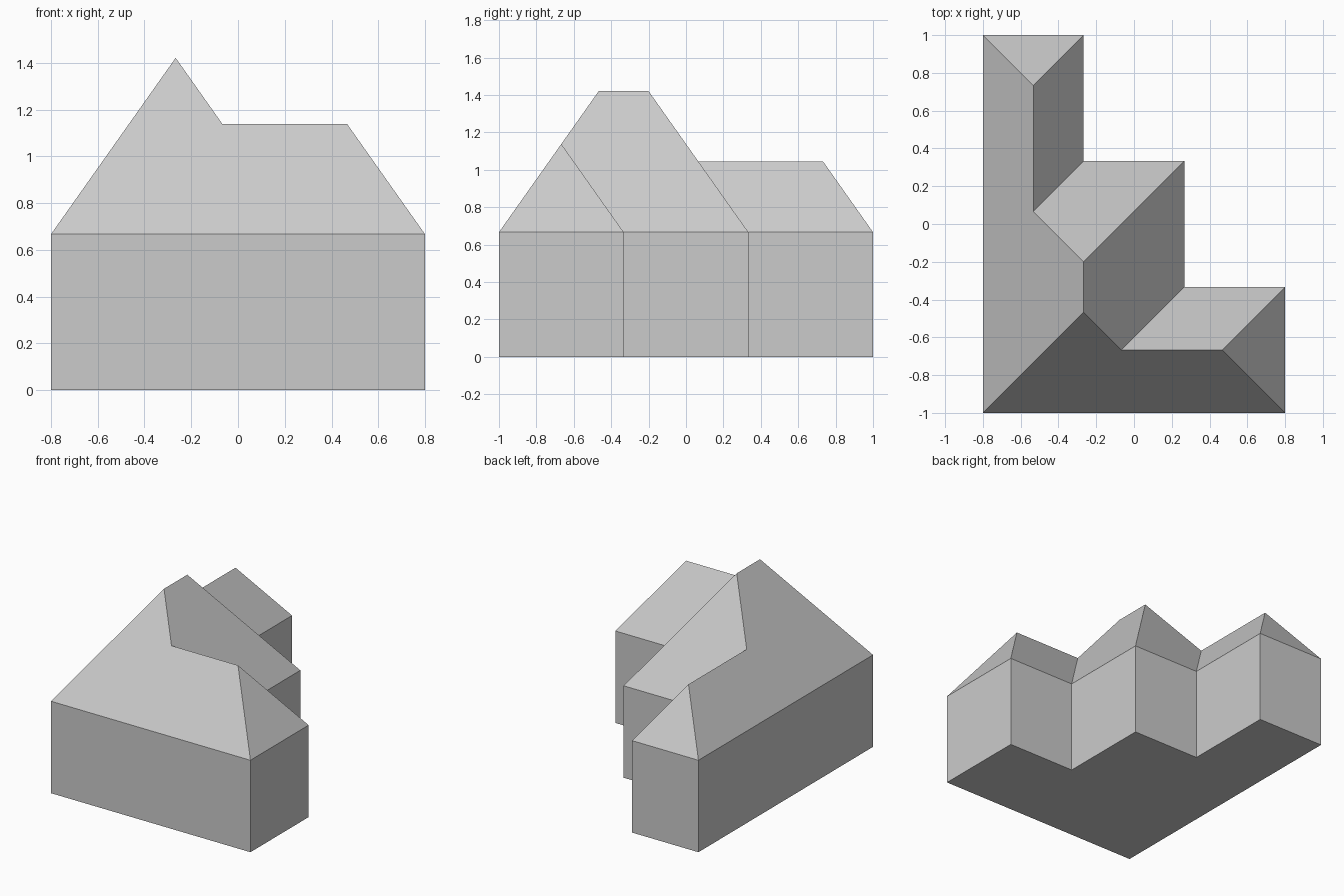
import bpy

cube = bpy.data.objects.get("Cube")
if cube:
    bpy.data.objects.remove(cube, do_unlink=True)

U = 2 / 15            # planning module
EAVES = 5 * U         # wall height
PITCH = 2 ** 0.5      # roof rise per unit of inset

grey = bpy.data.materials.new("plain grey")
grey.use_nodes = True
grey.diffuse_color = (0.6, 0.6, 0.6, 1)
bsdf = grey.node_tree.nodes["Principled BSDF"]
bsdf.inputs["Base Color"].default_value = grey.diffuse_color
bsdf.inputs["Roughness"].default_value = 0.8


def add_mesh(name, verts, faces):
    mesh = bpy.data.meshes.new(name)
    mesh.from_pydata(verts, [], faces)
    mesh.materials.append(grey)
    mesh.update()
    obj = bpy.data.objects.new(name, mesh)
    bpy.context.collection.objects.link(obj)
    return obj


# Stepped footprint, counter-clockwise, in modules
plan = [(-6, -7.5), (6, -7.5), (6, -2.5), (2, -2.5),
        (2, 2.5), (-2, 2.5), (-2, 7.5), (-6, 7.5)]
n = len(plan)
eaves = [(x * U, y * U, EAVES) for x, y in plan]

# Walls with floor, open under the roof
base = [(x, y, 0) for x, y, z in eaves]
sides = [(i, (i + 1) % n, (i + 1) % n + n, i + n) for i in range(n)]
add_mesh("walls", base + eaves, sides + [tuple(reversed(range(n)))])

# Hipped roof: ridge points as (x, y, inset from eaves), back to front
ridge = [(-4, 5.5, 2), (-4, 0.5, 2), (-2, -1.5, 4),
         (-2, -3.5, 4), (-0.5, -5, 2.5), (3.5, -5, 2.5)]
ridge_pts = [(x * U, y * U, EAVES + d * U * PITCH) for x, y, d in ridge]
A, B, C, D, E, F = range(n, n + len(ridge))
slopes = [(0, 1, F, E, D),       # front
          (1, 2, F),             # left end hip
          (2, 3, E, F),          # front wing, back slope
          (3, 4, C, D, E),       # middle wing, left slope
          (4, 5, B, C),          # middle wing, back slope
          (5, 6, A, B),          # rear wing, left slope
          (6, 7, A),             # rear end hip
          (7, 0, D, C, B, A)]    # right slope
add_mesh("hipped_roof", eaves + ridge_pts, slopes)
